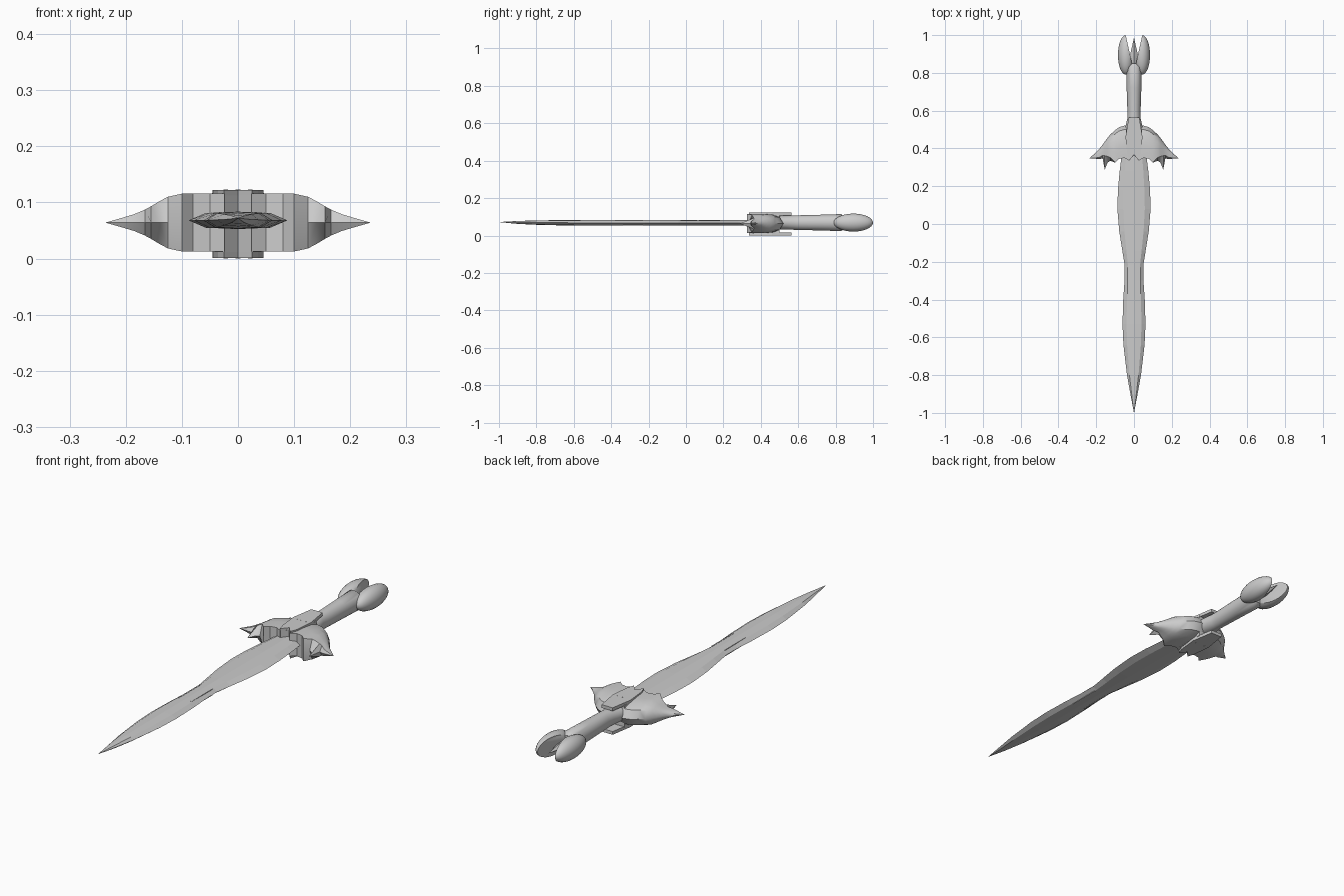
import bpy, bmesh, math
from mathutils import Vector

if "Cube" in bpy.data.objects:
    bpy.data.objects.remove(bpy.data.objects["Cube"])

ZC = 0.066


def finish(name, bm, smooth=None):
    bmesh.ops.remove_doubles(bm, verts=bm.verts, dist=1e-5)
    bmesh.ops.recalc_face_normals(bm, faces=bm.faces)
    me = bpy.data.meshes.new(name)
    bm.to_mesh(me)
    bm.free()
    ob = bpy.data.objects.new(name, me)
    bpy.context.collection.objects.link(ob)
    if smooth:
        bpy.ops.object.select_all(action='DESELECT')
        bpy.context.view_layer.objects.active = ob
        ob.select_set(True)
        bpy.ops.object.shade_smooth_by_angle(angle=math.radians(smooth))
    return ob


def mirror(ob, axis=0, z=0.0):
    m = ob.modifiers.new("mirror", 'MIRROR')
    m.use_axis = [axis == i for i in range(3)]
    if axis == 2:
        pivot = bpy.data.objects.get("mirror_centre")
        if not pivot:
            pivot = bpy.data.objects.new("mirror_centre", None)
            pivot.location.z = z
            pivot.hide_render = True
            bpy.context.collection.objects.link(pivot)
        m.mirror_object = pivot
    return ob


def loft(name, rings, smooth=None):
    bm = bmesh.new()
    vr = [[bm.verts.new(p) for p in r] for r in rings]
    n = len(vr[0])
    for a, b in zip(vr, vr[1:]):
        for i in range(n):
            j = (i + 1) % n
            bm.faces.new((a[i], a[j], b[j], b[i]))
    bm.faces.new(vr[0])
    bm.faces.new(vr[-1])
    return finish(name, bm, smooth)


def prism(name, pts, z0, z1):
    return loft(name, [[(x, y, z) for x, y in pts] for z in (z0, z1)])


# Blade: leaf-shaped outline with bevelled edges
profile = [(.44, .05, 1), (.36, .066, 1), (.28, .076, 1), (.18, .085, 1), (.08, .088, 1),
           (-.04, .078, 1), (-.14, .062, 1), (-.22, .049, 1), (-.30, .05, 1), (-.40, .057, 1),
           (-.53, .061, 1), (-.64, .056, .95), (-.80, .037, .75), (-.90, .019, .5),
           (-1.0, .0003, .02)]
rings = []
for y, w, t in profile:
    h = 0.0155 * t
    z = .068 + .004 * (1 - t)
    rings.append([(-w, y, z), (-w * .65, y, z + h * .85), (0, y, z + h), (w * .65, y, z + h * .85),
                  (w, y, z), (w * .65, y, z - h * .85), (0, y, z - h), (-w * .65, y, z - h * .85)])
loft("blade", rings)

# Thin fuller ridges at the waist of the blade
mirror(prism("blade_ridge", [(.029, -.38), (.034, -.38), (.034, -.23), (.029, -.23)], .0535, .0825))

# Guard wing: sections along x (x, front corner, front middle, back, half height)
stations = [(.024, .335, .335, .52, .0515), (.05, .35, .35, .521, .0515),
            (.08, .345, .345, .512, .0515), (.10, .325, .325, .497, .0515),
            (.125, .352, .335, .474, .046), (.140, .358, .325, .456, .038),
            (.155, .362, .287, .436, .029), (.166, .364, .348, .42, .023),
            (.185, .352, .343, .396, .015), (.205, .350, .346, .376, .009),
            (.235, .347, .346, .349, .0004)]
rings = []
for x, yc, ym, yb, h in stations:
    d = yb - yc
    top = [(yc, 1), (yc + d * .35, 1), (yc + d * .65, .93), (yc + d * .88, .66)]
    ring = [(x, ym, ZC - .002)]
    ring += [(x, y, ZC - .002 + h * k) for y, k in top]
    ring += [(x, yb, ZC - .002)]
    ring += [(x, y, ZC - .002 - h * k) for y, k in reversed(top)]
    rings.append(ring)
mirror(loft("guard_wing", rings, 35))

# Guard core with a notched front
prism("guard_core", [(0, .365), (.025, .337), (.042, .36), (.042, .50), (-.042, .50),
                     (-.042, .36), (-.025, .337)], .012, .112)

# Shield plates above and below the guard
plate = prism("guard_plate", [(0, .367), (.025, .337), (.036, .37), (.045, .46), (.036, .515),
                              (.028, .565), (-.028, .565), (-.036, .515), (-.045, .46),
                              (-.036, .37), (-.025, .337)], .108, .1225)
mirror(plate, 2, .0615)

# Rivets on the plates
bm = bmesh.new()
for x in (-.022, 0, .022):
    r = bmesh.ops.create_cone(bm, segments=8, radius1=.005, radius2=.004, depth=.004, cap_ends=True)
    bmesh.ops.translate(bm, verts=r['verts'], vec=(x, .455, .121))
mirror(finish("plate_rivets", bm), 2, .0615)

# Grip: gently swelling oval tube
rings = []
for y, rx, rz in [(.47, .05, .036), (.52, .044, .037), (.565, .034, .038), (.60, .035, .039),
                  (.72, .039, .042), (.83, .042, .0455), (.85, .025, .03)]:
    zc = ZC + .003
    rings.append([(rx * math.cos(a), y, zc + rz * math.sin(a))
                  for a in (2 * math.pi * i / 24 for i in range(24))])
loft("grip", rings, 40)

# Pommel claw: egg sliced flat on its inner side, mirrored
bm = bmesh.new()
bmesh.ops.create_uvsphere(bm, u_segments=24, v_segments=16, radius=1)
for v in bm.verts:
    x, y, z = v.co
    v.co = (.042 + .043 * x, .895 + .105 * z, ZC + .003 + .048 * y)
a, b = Vector((.004, .82, 0)), Vector((.044, 1.0, 0))
n = Vector((b.y - a.y, a.x - b.x, 0))
cut = bmesh.ops.bisect_plane(bm, geom=bm.verts[:] + bm.edges[:] + bm.faces[:], plane_co=a,
                             plane_no=n, clear_inner=True)
edges = [e for e in cut['geom_cut'] if isinstance(e, bmesh.types.BMEdge)]
bmesh.ops.contextual_create(bm, geom=edges)
mirror(finish("pommel_claw", bm, 40))

# Small spike between the claws
rings = [[(w, y, ZC + .003), (0, y, ZC + .003 + w * .8), (-w, y, ZC + .003), (0, y, ZC + .003 - w * .8)]
         for y, w in [(.83, .03), (.89, .022), (.985, .0004)]]
loft("pommel_spike", rings)
